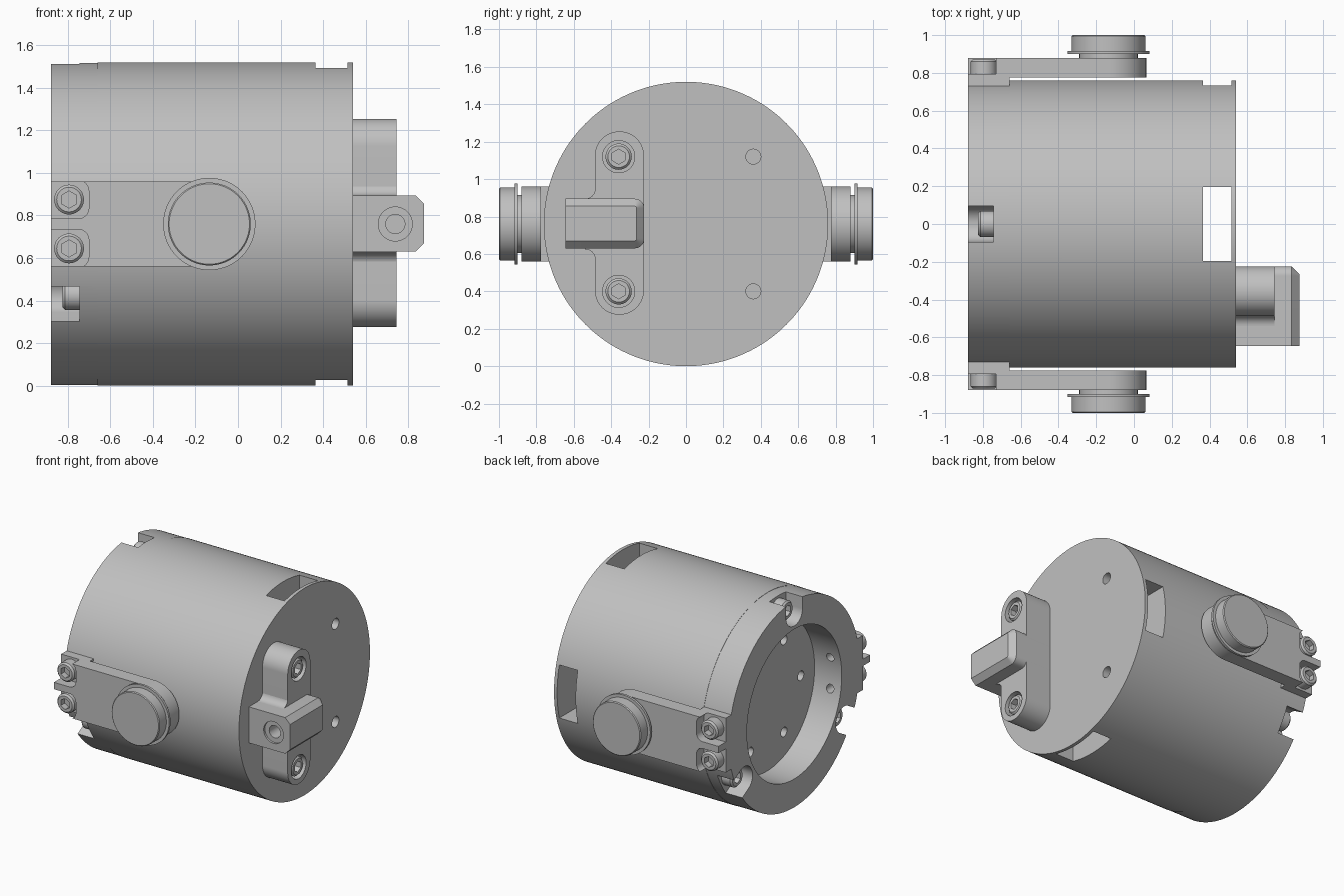
import bpy
import bmesh
from math import pi, sin, cos, radians
from mathutils import Matrix, Vector

if "Cube" in bpy.data.objects:
    bpy.data.objects.remove(bpy.data.objects["Cube"], do_unlink=True)

CZ = 0.76        # height of the main axis
R = 0.76         # housing radius
ARM_X = -0.135   # trunnion centre
BOLT_X = -0.795  # arm bolt centre

grey = bpy.data.materials.new("machined_grey")
grey.use_nodes = True
colour = (0.53, 0.53, 0.53, 1)
grey.diffuse_color = colour
grey.node_tree.nodes["Principled BSDF"].inputs["Base Color"].default_value = colour


def arc(u, v, r, start, end, n):
    steps = [radians(start + (end - start) * i / n) for i in range(n + 1)]
    return [(u + r * cos(a), v + r * sin(a)) for a in steps]


def circle(u, v, r, n=64):
    return arc(u, v, r, 0, 360, n)[:-1]


def rounded(u0, u1, v0, v1, r, n=12):
    return (arc(u1 - r, v1 - r, r, 0, 90, n) + arc(u0 + r, v1 - r, r, 90, 180, n)
            + arc(u0 + r, v0 + r, r, 180, 270, n) + arc(u1 - r, v0 + r, r, 270, 360, n))


def rect(u0, u1, v0, v1):
    return [(u0, v0), (u1, v0), (u1, v1), (u0, v1)]


def prism(name, pts, axis, a, b, chamfer=0):
    """Extrude a flat profile along an axis from a to b, chamfering the end at b."""
    place = {"x": lambda u, v, w: (w, u, v),
             "y": lambda u, v, w: (u, w, v),
             "z": lambda u, v, w: (u, v, w)}[axis]
    bm = bmesh.new()
    low = [bm.verts.new(place(u, v, a)) for u, v in pts]
    high = [bm.verts.new(place(u, v, b)) for u, v in pts]
    bm.faces.new(low)
    cap = bm.faces.new(high)
    for i in range(len(pts)):
        j = (i + 1) % len(pts)
        bm.faces.new((low[i], low[j], high[j], high[i]))
    bmesh.ops.remove_doubles(bm, verts=bm.verts, dist=1e-5)
    if chamfer:
        bmesh.ops.bevel(bm, geom=list(cap.edges), offset=chamfer, segments=1,
                        affect="EDGES", clamp_overlap=False)
    bmesh.ops.recalc_face_normals(bm, faces=bm.faces)
    mesh = bpy.data.meshes.new(name)
    bm.to_mesh(mesh)
    bm.free()
    mesh.materials.append(grey)
    obj = bpy.data.objects.new(name, mesh)
    bpy.context.collection.objects.link(obj)
    return obj


def combine(target, others, operation="DIFFERENCE"):
    for other in others:
        bpy.context.view_layer.objects.active = target
        mod = target.modifiers.new("shape", "BOOLEAN")
        mod.operation, mod.solver, mod.object = operation, "EXACT", other
        bpy.ops.object.modifier_apply(modifier=mod.name)
        bpy.data.objects.remove(other, do_unlink=True)
    return target


def spin(obj, degrees):
    """Turn a part around the main axis."""
    pivot = Matrix.Translation(Vector((0, 0, CZ)))
    obj.data.transform(pivot @ Matrix.Rotation(radians(degrees), 4, "X") @ pivot.inverted())
    return obj


def bolt(name, u, v, axis, base, top):
    """Socket head bolt with a hexagonal recess."""
    inward = 1 if top > base else -1
    head = prism(name, circle(u, v, 0.07, 40), axis, base, top, 0.012)
    socket = prism("socket", arc(u, v, 0.04, 30, 330, 5), axis,
                   top - 0.045 * inward, top + 0.02 * inward)
    return combine(head, [socket])


# Main housing with three windows meeting inside, and screw holes at both ends
body = prism("housing_body", circle(0, CZ, R, 160), "x", -0.66, 0.54)
cuts = [prism("channel", rect(0.365, 0.515, -0.195, 0.195), "z", -0.2, 1.8),
        prism("side_window", rect(0.365, 0.515, CZ - 0.195, CZ + 0.195), "y", 0, 1)]
for z in (0.40, 1.12):
    cuts.append(prism("end_hole", circle(0.36, z, 0.04, 32), "x", 0.4, 0.6))
for u, v in circle(0, CZ, 0.39, 6):
    cuts.append(prism("floor_hole", circle(u, v, 0.035, 32), "x", -0.75, -0.5))
combine(body, cuts)

# Open end ring with three bolt slots and the cross holes for the arms
ring = prism("end_ring", circle(0, CZ, R - 0.002, 160), "x", -0.88, -0.66)
cuts = [prism("bore", circle(0, CZ, 0.55, 128), "x", -1, -0.6)]
for turn in (0, 120, 240):
    slot = prism("slot", rounded(-0.095, 0.095, CZ + 0.575, CZ + 0.95, 0.09), "x", -1, -0.745)
    cuts.append(spin(slot, turn))
for side in (-1, 1):
    for dz in (-0.115, 0.115):
        cuts.append(prism("cross_hole", circle(BOLT_X, CZ + dz, 0.03, 32), "y",
                          side * 0.45, side * 0.68))
combine(ring, cuts)
for turn in (0, 120, 240):
    spin(bolt("ring_bolt", 0, CZ + 0.67, "x", -0.74, -0.825), turn)

# Side arms with trunnion knobs, mirrored front and back
for side, label in ((-1, "front"), (1, "back")):
    outline = arc(ARM_X, CZ, 0.2, -90, 90, 40) + [(-0.88, CZ + 0.2), (-0.88, CZ - 0.2)]
    arm = prism(label + "_arm", outline, "y", side * 0.775, side * 0.88)
    foot = prism("foot", rect(-0.88, -0.66, CZ - 0.2, CZ + 0.2), "y", side * 0.70, side * 0.80)
    combine(arm, [foot], "UNION")
    for dz in (-1, 1):
        z0, z1 = sorted((CZ + dz * 0.025, CZ + dz * 0.205))
        recess = prism("recess", rounded(-1, -0.702, z0, z1, 0.05), "y", side * 0.795, side)
        combine(arm, [recess])
        bolt(label + "_arm_bolt", BOLT_X, CZ + dz * 0.115, "y", side * 0.79, side * 0.872)
    for part, r, a, b, edge in (("neck", 0.155, 0.87, 0.91, 0),
                                ("collar", 0.217, 0.90, 0.917, 0),
                                ("knob", 0.195, 0.915, 1.0, 0.006)):
        prism(label + "_" + part, circle(ARM_X, CZ, r, 96), "y", side * a, side * b, edge)

# Latch base on the closed end with counterbored bolts
base = prism("latch_base", rounded(-0.487, -0.225, 0.275, 1.255, 0.13, 20), "x", 0.53, 0.745)
combine(base, [prism("counterbore", circle(-0.36, z, 0.086), "x", 0.66, 0.9)
               for z in (0.40, 1.12)])
for z in (0.40, 1.12):
    bolt("latch_bolt", -0.36, z, "x", 0.65, 0.738)

# Projecting lug with chamfered nose and a countersunk hole
lug = prism("latch_lug", rounded(-0.8, -0.224, CZ - 0.13, CZ + 0.135, 0.05), "x",
            0.53, 0.875, 0.04)
combine(lug, [prism("trim", rect(0.4, 1, 0.4, 1.1), "y", -0.9, -0.645),
              prism("sink", circle(0.74, CZ, 0.08), "y", -0.7, -0.63),
              prism("hole", circle(0.74, CZ, 0.045), "y", -0.7, -0.5)])

# Fillets between latch base and lug
for side, name in ((1, "upper_fillet"), (-1, "lower_fillet")):
    curve = arc(-0.54, 0.19, 0.055, -90, 0, 10) + [(-0.47, 0.19), (-0.47, 0.12), (-0.54, 0.12)]
    prism(name, [(u, CZ + side * v) for u, v in curve], "x", 0.53, 0.745)

# Smooth round surfaces while keeping crisp edges
for obj in bpy.context.scene.objects:
    obj.select_set(obj.type == "MESH")
bpy.context.view_layer.objects.active = body
bpy.ops.object.shade_smooth_by_angle(angle=pi / 7)
